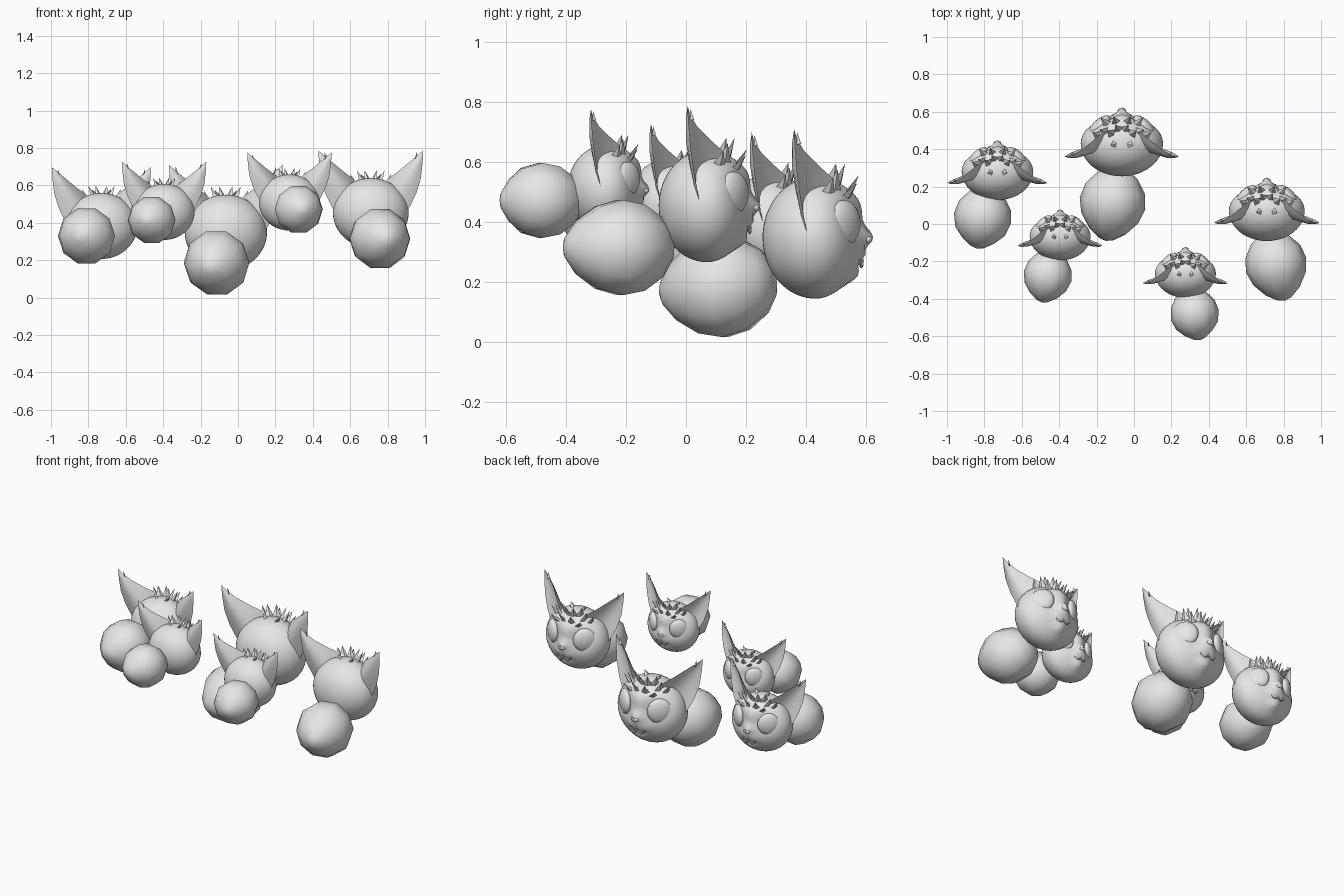
import bpy, bmesh, math
from math import exp
from mathutils import Vector, Matrix

if "Cube" in bpy.data.objects:
    bpy.data.objects.remove(bpy.data.objects["Cube"])

grey = bpy.data.materials.new("soft_grey")
grey.diffuse_color = (0.8, 0.8, 0.8, 1)
grey.use_nodes = True
grey.node_tree.nodes["Principled BSDF"].inputs["Base Color"].default_value = grey.diffuse_color


def finish(bm, name, matrix, angle=60):
    """Turn a bmesh into a smooth shaded object."""
    bmesh.ops.recalc_face_normals(bm, faces=bm.faces)
    mesh = bpy.data.meshes.new(name)
    bm.to_mesh(mesh)
    bm.free()
    mesh.materials.append(grey)
    ob = bpy.data.objects.new(name, mesh)
    bpy.context.collection.objects.link(ob)
    mesh.transform(matrix)
    bpy.ops.object.select_all(action='DESELECT')
    ob.select_set(True)
    bpy.context.view_layer.objects.active = ob
    bpy.ops.object.shade_smooth_by_angle(angle=math.radians(angle))
    return ob


def bump(x, z, cx, cz, wx, wz):
    return exp(-((x - cx) / wx) ** 2 - ((z - cz) / wz) ** 2)


def loft(bm, rings, close_tip):
    """Skin closed rings of points and end them in a tip."""
    loops = [[bm.verts.new(p) for p in r] for r in rings]
    n = len(loops[0])
    for a, b in zip(loops, loops[1:]):
        for i in range(n):
            bm.faces.new((a[i], a[(i + 1) % n], b[(i + 1) % n], b[i]))
    tip = bm.verts.new(close_tip)
    for i in range(n):
        bm.faces.new((loops[-1][i], loops[-1][(i + 1) % n], tip))
    bm.faces.new(loops[0])


def spike(bm, base, tip, w):
    """Flat four-sided tuft of fur."""
    base, tip = Vector(base), Vector(tip)
    q = (tip - base).to_track_quat('Z', 'Y')
    ring = [base + q @ Vector(o) for o in ((w, 0, 0), (0, w * .5, 0), (-w, 0, 0), (0, -w * .5, 0))]
    loft(bm, [ring], tip)


def head(m, tag):
    # skull with brow, nose, muzzle and eye sockets
    bm = bmesh.new()
    bmesh.ops.create_uvsphere(bm, u_segments=48, v_segments=32, radius=1)
    for v in bm.verts:
        x, y, z = v.co
        front = max(0, y) ** .5
        x *= .22
        z *= .2 if z > 0 else .205
        y *= .15 if y > 0 else .175
        ax = abs(x)
        y += front * (.042 * bump(x, z, 0, 0, .032, .035)
                      + .03 * bump(x, z, 0, .13, .06, .08)
                      + .025 * bump(ax, z, .025, -.06, .035, .03)
                      + .03 * bump(x, z, 0, -.13, .04, .03)
                      + .012 * bump(ax, z, .1, .135, .06, .02)
                      - .022 * bump(ax, z, .105, .045, .06, .055))
        v.co = (x, y, z)
    finish(bm, "skull_" + tag, m)

    # large bulging eyes
    bm = bmesh.new()
    for s in (-1, 1):
        eye = (Matrix.Translation((s * .12, .095, .045))
               @ Matrix.Rotation(-s * math.radians(42), 4, 'Z')
               @ Matrix.Rotation(s * math.radians(-12), 4, 'Y')
               @ Matrix.Diagonal((.075, .034, .078, 1)))
        bmesh.ops.create_uvsphere(bm, u_segments=24, v_segments=14, radius=1, matrix=eye)
    finish(bm, "eyes_" + tag, m)

    # small nose pad
    bm = bmesh.new()
    pad = Matrix.Translation((0, .175, -.008)) @ Matrix.Diagonal((.024, .016, .014, 1))
    bmesh.ops.create_uvsphere(bm, u_segments=12, v_segments=8, radius=1, matrix=pad)
    finish(bm, "nose_" + tag, m)

    # smiling mouth line
    bm = bmesh.new()
    for s in (-1, 1):
        rings = []
        for i in range(7):
            a = math.pi * (1 + i / 6)
            c = Vector((s * (.026 + .026 * math.cos(a)), .158 - .008 * i / 6, -.075 + .025 * math.sin(a)))
            rings.append([c + .005 * Vector((math.cos(a) * math.cos(b), math.sin(b), math.sin(a) * math.cos(b)))
                          for b in (0, math.pi / 2, math.pi, math.pi * 1.5)])
        loft(bm, rings, sum(rings[-1], Vector()) / 4)
    finish(bm, "mouth_" + tag, m)

    # cupped ears, open towards the face
    inner = [(.075, .07, .14), (.10, .06, .195), (.155, .015, .235), (.215, -.035, .285), (.27, -.062, .33)]
    outer = [(.185, -.02, -.03), (.225, -.03, .03), (.264, -.045, .11), (.291, -.058, .20), (.301, -.066, .29)]
    depth = [.07, .07, .055, .035, .015]
    bm = bmesh.new()
    for s in (-1, 1):
        rings = []
        for a, b, d in zip(inner, outer, depth):
            a, b = Vector(a), Vector(b)
            ring = []
            for cup, ts in ((1, (0, .17, .34, .5, .66, .83, 1)), (.72, (.83, .66, .5, .34, .17))):
                for t in ts:
                    p = a.lerp(b, t)
                    bow = math.sin(math.pi * t) * d * cup
                    p += Vector((-.35, -.85, .15)) * bow
                    ring.append((s * p.x, p.y, p.z))
            rings.append(ring)
        loft(bm, rings, (s * .305, -.07, .36))
        # second point beside each ear tip
        spike(bm, (s * .262, -.055, .31), (s * .268, -.06, .35), .012)
    finish(bm, "ears_" + tag, m)

    # ragged fur across the crown
    bm = bmesh.new()
    for s in (-1, 1):
        for bx, by, bz, dx, dy, dz, w in (
                (.015, .07, .17, .02, .03, .075, .028), (.05, .05, .175, .03, .02, .07, .03),
                (.085, .06, .155, .035, .015, .07, .028), (.12, .04, .14, .04, .02, .06, .028),
                (.03, .11, .145, .015, .035, .06, .025), (.075, .1, .13, .04, .04, .05, .025),
                (.03, .0, .18, .03, -.01, .045, .03)):
            spike(bm, (s * bx, by, bz), (s * (bx + dx), by + dy, bz + dz), w)
    finish(bm, "fur_tufts_" + tag, m, 30)


def body(center, r, tip_dir, tip_len, tag):
    # egg-shaped body turned on ten sides, pointed end away from the head
    k = tip_len
    profile = [(-1.05, .3), (-.85, .62), (-.45, .91), (0, 1), (.45, .87), (.74 * k, .56), (.95 * k, .22)]
    rings = [[(p * math.cos(i * math.tau / 10), p * math.sin(i * math.tau / 10), h) for i in range(10)]
             for h, p in profile]
    bm = bmesh.new()
    loft(bm, rings, (0, 0, k))
    q = Vector(tip_dir).to_track_quat('Z', 'Y').to_matrix().to_4x4()
    finish(bm, "body_" + tag, Matrix.Translation(center) @ q @ Matrix.Scale(r, 4), 75)


# head centre, head scale, body centre, body radius, body direction, tip length
animals = [
    ((-.73, .28, .385), .87, (-.81, .03, .33), .155, (-.18, -1, 0), 1.06),
    ((-.065, .43, .35), 1.0, (-.115, .11, .185), .178, (-.18, -1, -.12), 1.15),
    ((-.395, -.065, .46), .74, (-.462, -.28, .415), .13, (-.22, -1, 0), 1.1),
    ((.71, .07, .455), .92, (.76, -.22, .315), .166, (.25, -1, 0), 1.18),
    ((.275, -.265, .51), .74, (.325, -.485, .472), .131, (.2, -1, 0), 1.06),
]
for i, (hc, s, bc, r, d, k) in enumerate(animals, 1):
    head(Matrix.Translation(hc) @ Matrix.Scale(s, 4), str(i))
    body(bc, r, d, k, str(i))
